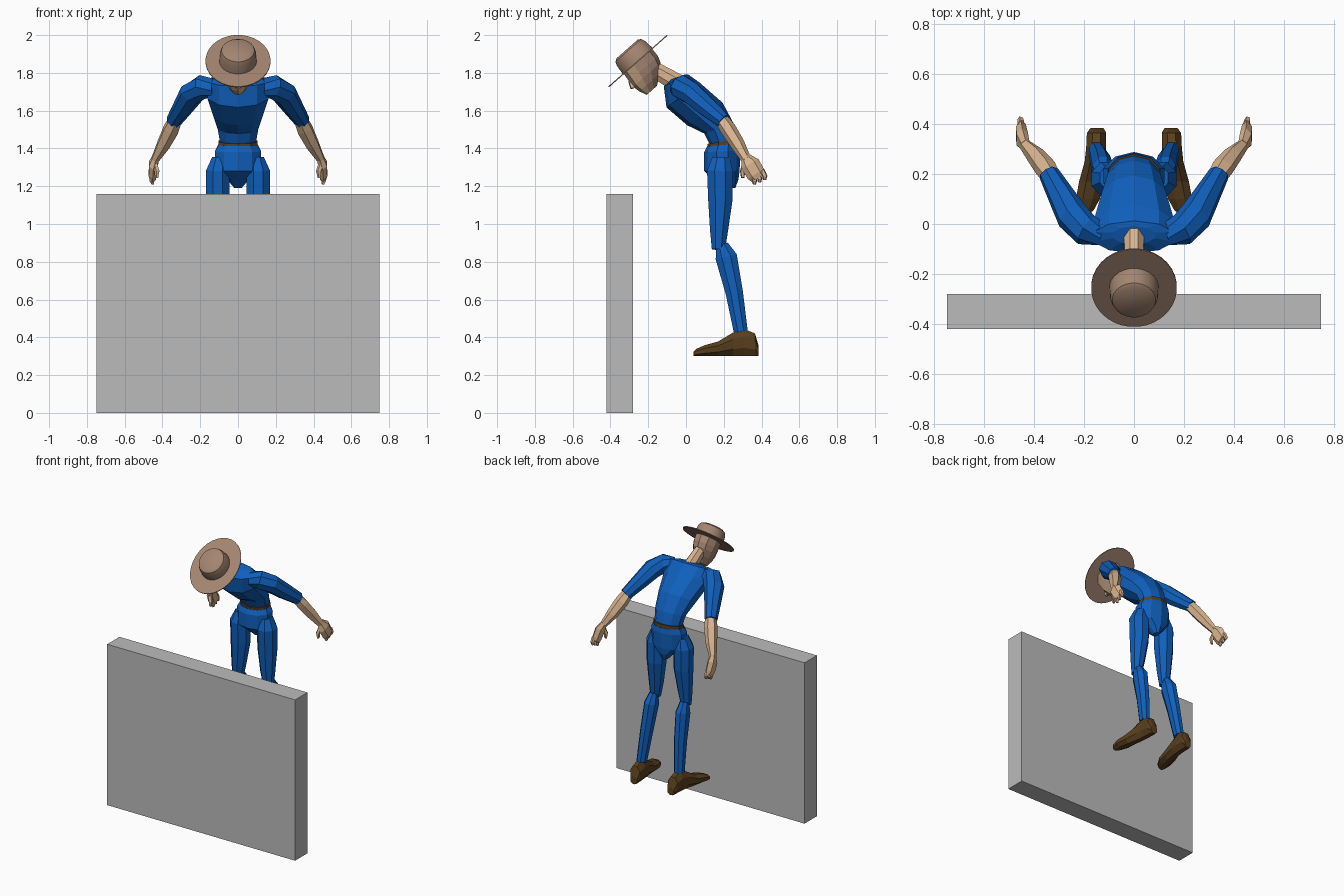
import bpy, bmesh, math
from mathutils import Vector

old = bpy.data.objects.get("Cube")
if old:
    bpy.data.objects.remove(old, do_unlink=True)


def material(name, r, g, b):
    m = bpy.data.materials.new(name)
    m.use_nodes = True
    m.diffuse_color = (r, g, b, 1)
    m.node_tree.nodes["Principled BSDF"].inputs["Base Color"].default_value = (r, g, b, 1)
    return m


BLUE = material("blue cloth", 0.005, 0.115, 0.5)
SKIN = material("skin", 0.70, 0.46, 0.28)
HAT = material("hat brown", 0.37, 0.235, 0.165)
LEATHER = material("dark leather", 0.10, 0.05, 0.013)
STONE = material("grey wall", 0.5, 0.5, 0.5)


def loft(name, rings, mat, sides=8):
    """Skin closed rings, each given as centre, side vector, depth vector."""
    bm = bmesh.new()
    loops = []
    for c, u, v in rings:
        loop = []
        for i in range(sides):
            a = 2 * math.pi * (i + 0.5) / sides
            loop.append(bm.verts.new(c + u * math.cos(a) + v * math.sin(a)))
        loops.append(loop)
    for a, b in zip(loops, loops[1:]):
        for i in range(sides):
            j = (i + 1) % sides
            bm.faces.new((a[i], a[j], b[j], b[i]))
    bm.faces.new(loops[0])
    bm.faces.new(loops[-1])
    bmesh.ops.recalc_face_normals(bm, faces=bm.faces)
    me = bpy.data.meshes.new(name)
    bm.to_mesh(me)
    bm.free()
    me.materials.append(mat)
    ob = bpy.data.objects.new(name, me)
    bpy.context.collection.objects.link(ob)
    return ob


def limb(name, pts, mat, sides=8):
    """Mirrored pair of tubes; each point is x, y, z, half width, half depth."""
    for label, s in (("left_", 1), ("right_", -1)):
        path = [Vector((s * p[0], p[1], p[2])) for p in pts]
        rings = []
        for i, p in enumerate(pts):
            t = (path[min(i + 1, len(path) - 1)] - path[max(i - 1, 0)]).normalized()
            u = Vector((1, 0, 0))
            u = (u - t * u.dot(t)).normalized()
            rings.append((path[i], u * p[3], t.cross(u) * p[4]))
        loft(label + name, rings, mat, sides)


def slab(name, sections, mat, sides=10):
    """Body form; each section is front y, front z, back y, back z, half width."""
    rings = []
    for fy, fz, by, bz, w in sections:
        f, b = Vector((0, fy, fz)), Vector((0, by, bz))
        rings.append(((f + b) / 2, Vector((w, 0, 0)), (b - f) / 2 * 1.04))
    return loft(name, rings, mat, sides)


# Wall
bpy.ops.mesh.primitive_cube_add(size=1, location=(0, -0.35, 0.58))
wall = bpy.context.object
wall.name = "wall"
wall.scale = (1.5, 0.14, 1.16)
wall.data.materials.append(STONE)

# Torso, belt and hips
slab("torso", [(.13, 1.42, .27, 1.45, .10), (.10, 1.48, .25, 1.53, .112),
               (.01, 1.525, .19, 1.64, .135), (-.10, 1.62, .07, 1.745, .17),
               (-.115, 1.73, .01, 1.79, .17), (-.08, 1.765, -.01, 1.79, .09)], BLUE)
slab("belt", [(.118, 1.405, .278, 1.42, .108), (.118, 1.425, .278, 1.45, .108)], LEATHER)
slab("hips", [(.115, 1.412, .28, 1.425, .11), (.10, 1.38, .285, 1.39, .128),
              (.10, 1.28, .28, 1.28, .125), (.15, 1.235, .275, 1.235, .06),
              (.20, 1.19, .26, 1.19, .02)], BLUE)

# Arms
limb("sleeve", [(.13, -.04, 1.725, .05, .05), (.19, -.025, 1.725, .065, .065),
                (.245, .03, 1.69, .068, .062), (.29, .11, 1.62, .055, .055),
                (.34, .20, 1.545, .042, .042)], BLUE)
limb("forearm", [(.325, .18, 1.565, .036, .036), (.355, .225, 1.50, .045, .042),
                 (.395, .275, 1.42, .038, .038), (.44, .32, 1.34, .022, .026)], SKIN, 6)
limb("palm", [(.435, .315, 1.355, .02, .026), (.448, .34, 1.315, .027, .052),
              (.452, .37, 1.265, .024, .05), (.45, .385, 1.245, .018, .042)], SKIN, 6)
limb("thumb", [(.44, .31, 1.32, .014, .014), (.428, .30, 1.28, .015, .015),
               (.43, .30, 1.245, .009, .009)], SKIN, 5)
for i, name in enumerate(("first_finger", "middle_finger", "last_finger")):
    y, z = .35 + .027 * i, 1.24 + .012 * i
    limb(name, [(.452, y, z + .02, .014, .014), (.455, y + .014, z - .012, .013, .014),
                (.45, y + .012, z - .03, .008, .009)], SKIN, 5)

# Legs
limb("thigh", [(.10, .185, 1.35, .04, .05), (.107, .18, 1.28, .068, .074),
               (.107, .182, 1.13, .066, .07), (.115, .175, .97, .05, .052),
               (.122, .172, .865, .035, .038)], BLUE)
limb("shin", [(.122, .19, .89, .03, .036), (.125, .213, .825, .046, .062),
              (.135, .255, .64, .042, .05), (.15, .29, .43, .034, .04)], BLUE)

# Shoes, lofted from heel to toe with a flat sole
SHOE = [(.148, .385, .06, .028), (.15, .365, .13, .042), (.152, .305, .155, .043),
        (.158, .25, .135, .043), (.172, .17, .085, .052), (.185, .10, .065, .052),
        (.195, .055, .045, .036), (.20, .04, .03, .02)]
for label, s in (("left_shoe", 1), ("right_shoe", -1)):
    rings = [(Vector((s * x, y, .30 + h / 2)), Vector((w, 0, 0)), Vector((0, 0, h / 2)))
             for x, y, h, w in SHOE]
    shoe = loft(label, rings, LEATHER)
    for v in shoe.data.vertices:
        v.co.z = max(.30, v.co.z - .004)

# Head frame, tipped forward
UP = Vector((0, -.66, .75)).normalized()
FWD = Vector((0, -UP.z, UP.y))
SIDE = Vector((1, 0, 0))
BRIM = Vector((0, -.255, 1.862))


def head_ring(h, back, front, w):
    return (BRIM + UP * h + FWD * (front + back) / 2, SIDE * w, FWD * (front - back) / 2)


slab("neck", [(-.10, 1.72, -.01, 1.785, .045), (-.165, 1.765, -.125, 1.845, .038),
              (-.21, 1.78, -.16, 1.86, .036)], SKIN, 8)
head = loft("head", [head_ring(0, -.10, .10, .088), head_ring(-.05, -.098, .105, .085),
                     head_ring(-.085, -.085, .108, .078), head_ring(-.125, -.045, .10, .062),
                     head_ring(-.165, .01, .082, .035)], HAT, 10)
head.data.materials.append(SKIN)
for p in head.data.polygons:
    if p.normal.dot(FWD) > .45 or p.normal.dot(UP) < -.8:
        p.material_index = 1

# Nose
loft("nose", [head_ring(-.045, .09, .108, .008), head_ring(-.085, .09, .128, .016),
              head_ring(-.095, .09, .112, .012)], SKIN, 5)

# Hat
brim = loft("hat_brim", [head_ring(-.003, -.207, .207, .172),
                         head_ring(.003, -.207, .207, .172)], HAT, 32)
crown = loft("hat_crown", [head_ring(0, -.106, .106, .1), head_ring(.055, -.1, .1, .095),
                           head_ring(.076, -.092, .092, .087),
                           head_ring(.086, -.075, .075, .07)], HAT, 24)
for ob in (brim, crown):
    bpy.ops.object.select_all(action='DESELECT')
    ob.select_set(True)
    bpy.context.view_layer.objects.active = ob
    bpy.ops.object.shade_smooth_by_angle(angle=math.radians(35))
